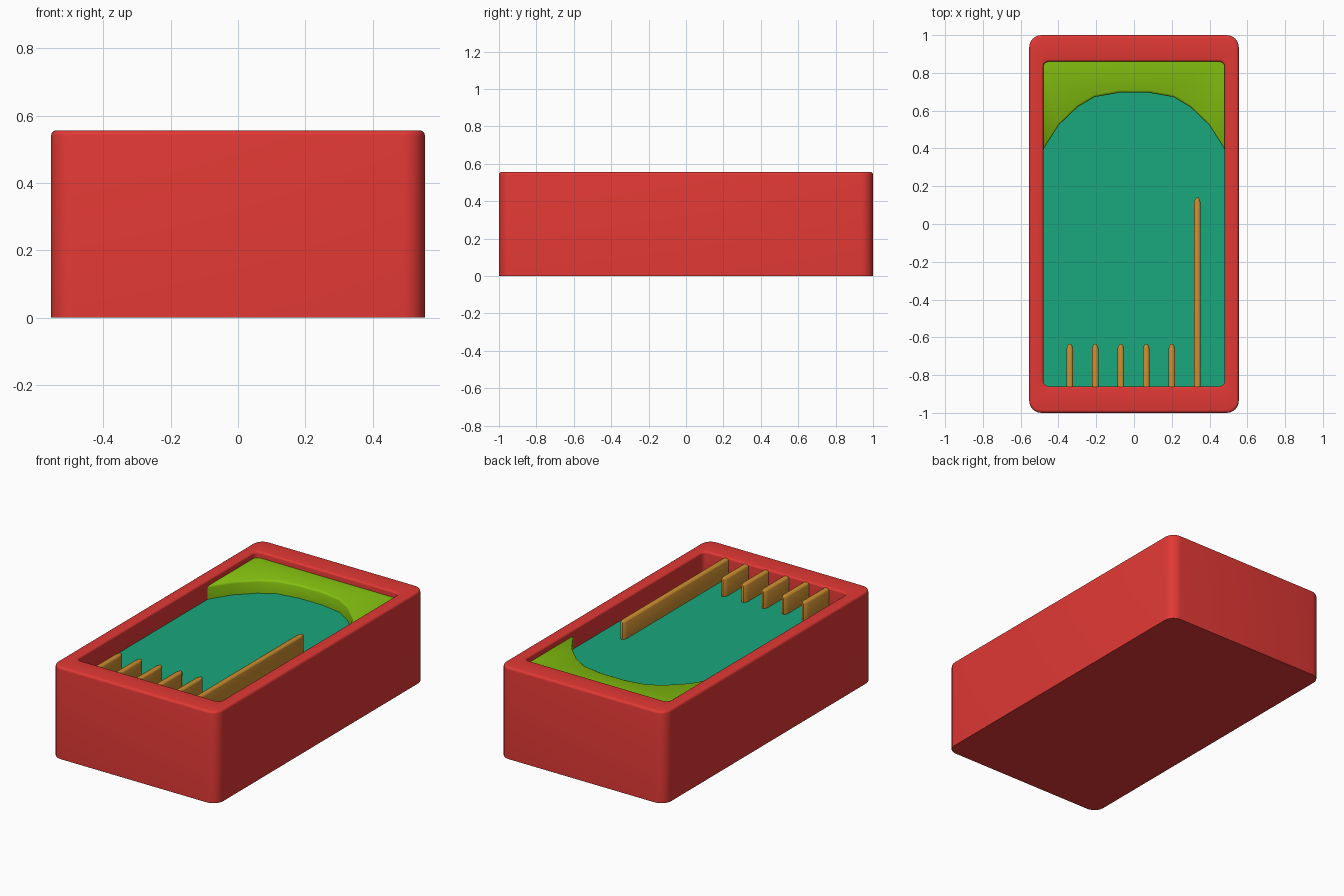
import bpy, bmesh, math

if "Cube" in bpy.data.objects:
    bpy.data.objects.remove(bpy.data.objects["Cube"])


def material(name, rgb):
    m = bpy.data.materials.new(name)
    m.diffuse_color = (*rgb, 1)
    m.use_nodes = True
    m.node_tree.nodes["Principled BSDF"].inputs["Base Color"].default_value = m.diffuse_color
    return m


RED = material("red", (0.75, 0.04, 0.035))
TEAL = material("teal", (0.01, 0.39, 0.20))
LIME = material("lime", (0.23, 0.53, 0.005))
GOLD = material("gold", (0.60, 0.27, 0.03))


def rounded_rect(hx, hy, r, n=6):
    """Outline of a rectangle with rounded corners, counter-clockwise."""
    pts = []
    for k, (sx, sy) in enumerate([(1, 1), (-1, 1), (-1, -1), (1, -1)]):
        for i in range(n + 1):
            a = math.pi / 2 * (k + i / n)
            pts.append((sx * (hx - r) + r * math.cos(a),
                        sy * (hy - r) + r * math.sin(a)))
    return pts


def loft(name, layers, mat):
    """Skin a stack of (outline, z) layers and cap both ends."""
    bm = bmesh.new()
    rings = [[bm.verts.new((x, y, z)) for x, y in pts] for pts, z in layers]
    n = len(rings[0])
    for a, b in zip(rings, rings[1:]):
        for i in range(n):
            j = (i + 1) % n
            bm.faces.new((a[i], a[j], b[j], b[i]))
    bm.faces.new(rings[0][::-1])
    bm.faces.new(rings[-1])
    bmesh.ops.recalc_face_normals(bm, faces=bm.faces)
    me = bpy.data.meshes.new(name)
    bm.to_mesh(me)
    bm.free()
    me.materials.append(mat)
    ob = bpy.data.objects.new(name, me)
    bpy.context.collection.objects.link(ob)
    bpy.ops.object.select_all(action='DESELECT')
    ob.select_set(True)
    bpy.context.view_layer.objects.active = ob
    bpy.ops.object.shade_smooth_by_angle(angle=math.radians(40))
    return ob


# Outer case: rounded wall, softened rim, recessed pocket
X, Y, H = 0.555, 1.0, 0.556
IX, IY = 0.48, 0.86
layers = [(rounded_rect(X, Y, 0.065), 0), (rounded_rect(X, Y, 0.065), H - 0.015)]
for i in range(1, 5):
    a = math.pi / 2 * i / 4
    d = 0.015 * (1 - math.cos(a))
    layers.append((rounded_rect(X - d, Y - d, 0.065 - d), H - 0.015 + 0.015 * math.sin(a)))
for i in range(5):
    a = math.pi / 2 * i / 4
    d = 0.012 * (1 - math.sin(a))
    layers.append((rounded_rect(IX + d, IY + d, 0.03 + d), H - 0.012 + 0.012 * math.cos(a)))
layers.append((rounded_rect(IX, IY, 0.03), 0.42))
loft("case", layers, RED)

# Playing floor
floor = rounded_rect(IX + 0.003, IY + 0.003, 0.03)
loft("floor", [(floor, 0.41), (floor, 0.44)], TEAL)

# Arched insert at the back, with a softened arch edge
half = [(0.08, 0.695), (0.21, 0.672), (0.30, 0.618), (0.40, 0.522), (0.483, 0.39)]
arch = [(-x, y) for x, y in half[::-1]] + half
corners = [(0.483, 0.84), (0.463, 0.863), (-0.463, 0.863), (-0.483, 0.84)]


def insert_outline(d):
    return [(x, y + d) for x, y in arch] + corners


loft("arched_insert", [(insert_outline(0), 0.43), (insert_outline(0), 0.508),
                       (insert_outline(0.004), 0.516), (insert_outline(0.013), 0.52)], LIME)


# Lane dividers with pointed, rounded tips
def divider_outline(x, tip, d):
    w, t = 0.018 - d, tip - d
    side = [(w, -0.865), (w, t - 0.03), (w * 0.75, t - 0.012), (w * 0.3, t)]
    return [(x + a, b) for a, b in side] + [(x - a, b) for a, b in side[::-1]]


for i in range(6):
    x = -0.34 + 0.135 * i
    tip = 0.14 if i == 5 else -0.635
    name = "long_divider" if i == 5 else f"short_divider_{i + 1}"
    loft(name, [(divider_outline(x, tip, 0), 0.43), (divider_outline(x, tip, 0), 0.54),
                (divider_outline(x, tip, 0.004), 0.547),
                (divider_outline(x, tip, 0.010), 0.55)], GOLD)
